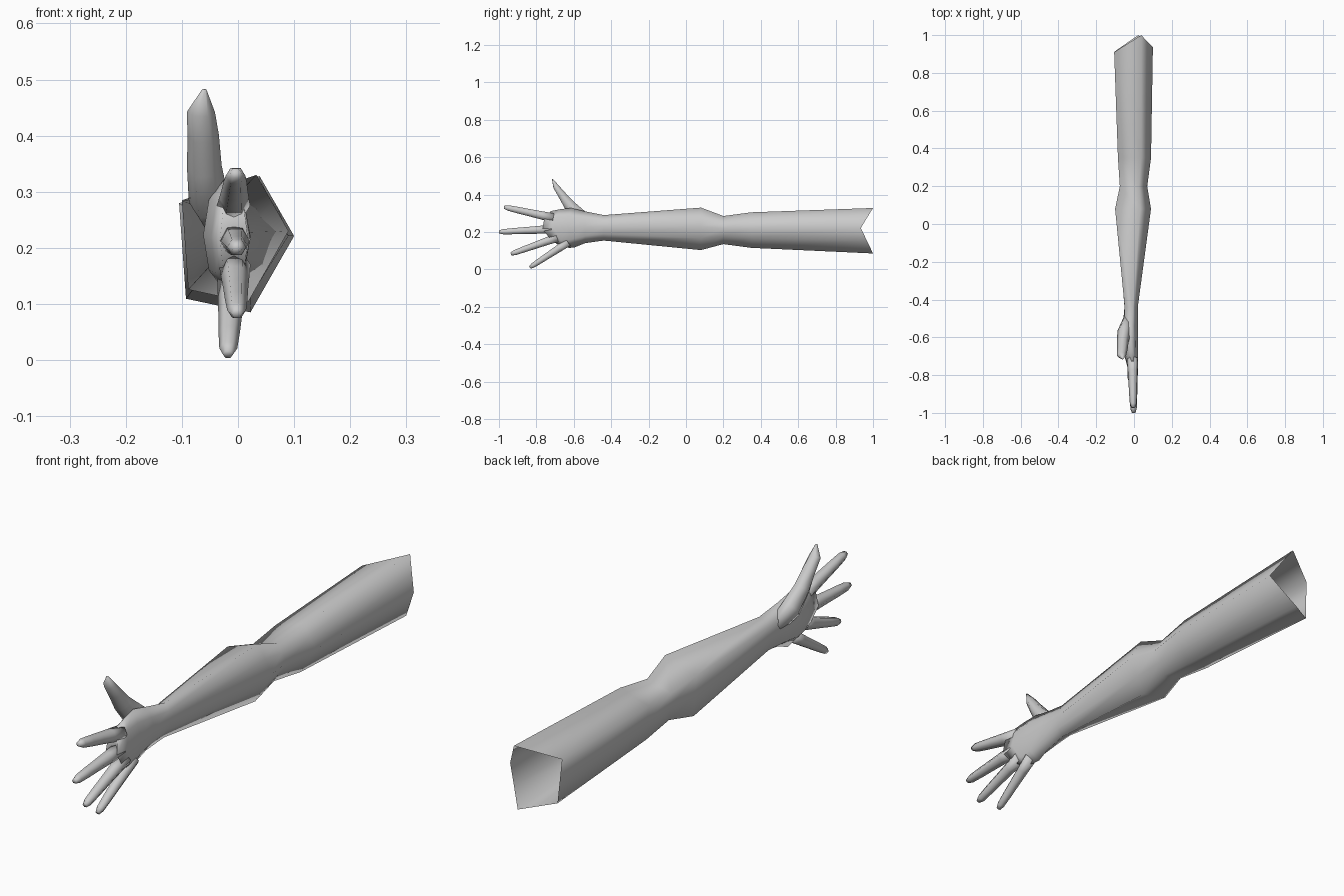
import bpy, bmesh, math
from mathutils import Vector

if "Cube" in bpy.data.objects:
    bpy.data.objects.remove(bpy.data.objects["Cube"])

skin = bpy.data.materials.new("grey skin")
skin.diffuse_color = (0.6, 0.6, 0.6, 1)
skin.use_nodes = True
skin.node_tree.nodes["Principled BSDF"].inputs["Base Color"].default_value = skin.diffuse_color


def loft(name, rings, cap_start, cap_end):
    """Skin a list of equal-length vertex rings into a smooth-shaded object."""
    bm = bmesh.new()
    loops = [[bm.verts.new(p) for p in ring] for ring in rings]
    n = len(loops[0])
    for a, b in zip(loops, loops[1:]):
        for i in range(n):
            j = (i + 1) % n
            bm.faces.new((a[i], a[j], b[j], b[i]))
    for use, loop in ((cap_start, loops[0]), (cap_end, loops[-1])):
        if use:
            centre = bm.verts.new(sum((v.co for v in loop), Vector()) / n)
            for i in range(n):
                bm.faces.new((loop[i], loop[(i + 1) % n], centre))
    bmesh.ops.recalc_face_normals(bm, faces=bm.faces)
    me = bpy.data.meshes.new(name)
    bm.to_mesh(me)
    bm.free()
    me.materials.append(skin)
    me.polygons.foreach_set("use_smooth", [True] * len(me.polygons))
    ob = bpy.data.objects.new(name, me)
    bpy.context.collection.objects.link(ob)
    return ob


# Arm and palm: five-cornered arm section blending into a flat oval palm section
ARM = [(.70, 1), (.85, .78), (1, .56), (.81, .28), (.62, 0), (.06, .10), (.03, .45), (0, .80)]
PALM = [(.5, 1), (.85, .8), (1, .5), (.85, .2), (.5, 0), (.12, .2), (0, .5), (.12, .8)]
SHOULDER_Y = [1.0, .967, .935, .967, 1.0, .92, .915, .91]

# y, x min, x max, z min, z max, blend to palm, knuckle curve
stations = [
    (1.00, -.105, .100, .085, .328, 0, 0),
    (.35, -.085, .090, .115, .305, 0, 0),
    (.20, -.075, .070, .135, .285, 0, 0),
    (.08, -.100, .090, .103, .330, 0, 0),
    (-.44, -.052, .020, .154, .290, .3, 0),
    (-.54, -.060, .020, .140, .310, .7, 0),
    (-.63, -.062, .022, .118, .328, 1, .1),
    (-.71, -.048, .022, .115, .322, 1, .25),
    (-.77, -.032, .018, .118, .312, 1, .3),
]
rings = []
for k, (y, x0, x1, z0, z1, t, s) in enumerate(stations):
    ring = []
    for i, (a, p) in enumerate(zip(ARM, PALM)):
        u = a[0] + (p[0] - a[0]) * t
        v = a[1] + (p[1] - a[1]) * t
        py = SHOULDER_Y[i] if k == 0 else y + s * (v - .6) ** 2
        ring.append((x0 + (x1 - x0) * u, py, z0 + (z1 - z0) * v))
    rings.append(ring)
loft("arm", rings, False, True)


def digit(name, path, sides=6):
    """Tapered tube; path points are x, y, z, half width in x, half thickness."""
    pts = [Vector(p[:3]) for p in path]
    rings = []
    for i, p in enumerate(path):
        d = (pts[min(i + 1, len(pts) - 1)] - pts[max(i - 1, 0)]).normalized()
        w = d.cross(Vector((1, 0, 0))).normalized()
        u = w.cross(d)
        rings.append([pts[i] + u * p[3] * math.cos(math.tau * k / sides)
                      + w * p[4] * math.sin(math.tau * k / sides) for k in range(sides)])
    loft(name, rings, True, True)


# Thumb
digit("thumb", [
    (-.035, -.50, .240, .022, .035),
    (-.052, -.57, .285, .036, .045),
    (-.060, -.625, .345, .031, .034),
    (-.062, -.665, .400, .028, .024),
    (-.066, -.695, .442, .025, .018),
    (-.060, -.714, .482, .004, .003),
])

# Fingers: knuckle and tip positions, with a slight swelling at the middle joint
fingers = {
    "index_finger": ((-.008, -.71, .275), (-.004, -.972, .333), .021),
    "middle_finger": ((-.006, -.72, .215), (-.002, -1.0, .200), .020),
    "ring_finger": ((-.006, -.69, .170), (-.002, -.936, .082), .020),
    "little_finger": ((-.010, -.63, .145), (-.018, -.835, .010), .019),
}
for name, (base, tip, r) in fingers.items():
    b, e = Vector(base), Vector(tip)
    path = []
    for t, f in ((0, 1.35), (.25, 1.2), (.5, 1.05), (.72, .95), (.92, .8), (1, .45)):
        path.append((*b.lerp(e, t), r * f * 1.05, r * f))
    digit(name, path)
